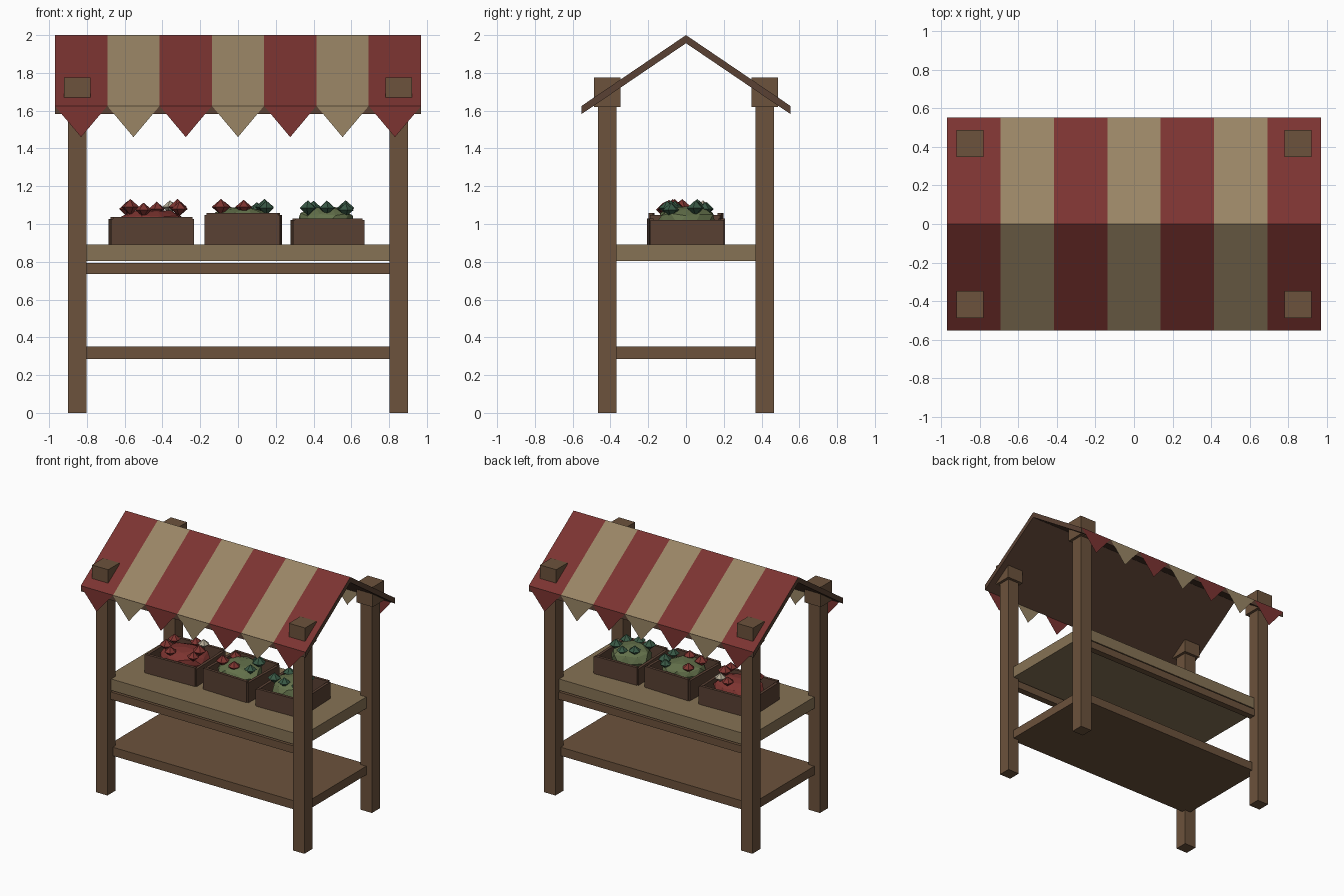
import bpy, bmesh, math, random
from mathutils import Matrix, Vector

if "Cube" in bpy.data.objects:
    bpy.data.objects.remove(bpy.data.objects["Cube"])

random.seed(4)


def mat(name, r, g, b):
    m = bpy.data.materials.new(name)
    m.diffuse_color = (r, g, b, 1)
    m.use_nodes = True
    m.node_tree.nodes["Principled BSDF"].inputs["Base Color"].default_value = m.diffuse_color
    return m


WOOD = mat("wood", .15, .085, .045)
TABLE = mat("table_wood", .24, .17, .09)
CRATE = mat("crate_wood", .10, .052, .033)
RED = mat("red_cloth", .20, .034, .031)
TAN = mat("tan_cloth", .32, .235, .13)
RED_P = mat("red_produce", .21, .035, .03)
GREEN_P = mat("green_produce", .125, .165, .07)
DARK_P = mat("dark_green_produce", .04, .10, .06)
PALE_P = mat("pale_produce", .45, .40, .30)


def finish(name, bm, mats):
    bmesh.ops.recalc_face_normals(bm, faces=bm.faces)
    me = bpy.data.meshes.new(name)
    bm.to_mesh(me)
    bm.free()
    for m in mats:
        me.materials.append(m)
    ob = bpy.data.objects.new(name, me)
    bpy.context.collection.objects.link(ob)
    return ob


def add_box(bm, x0, x1, y0, y1, z0, z1):
    m = Matrix.Translation(((x0 + x1) / 2, (y0 + y1) / 2, (z0 + z1) / 2))
    bmesh.ops.create_cube(bm, size=1, matrix=m @ Matrix.Diagonal((x1 - x0, y1 - y0, z1 - z0, 1)))


def box(name, m, *dims):
    bm = bmesh.new()
    add_box(bm, *dims)
    return finish(name, bm, [m])


# posts with block caps poking through the roof
for sx, nx in ((-1, "left"), (1, "right")):
    for sy, ny in ((-1, "front"), (1, "back")):
        x, y = sx * .85, sy * .4165
        box(f"{ny}_{nx}_post", WOOD, x - .049, x + .049, y - .049, y + .049, 0, 1.62)
        box(f"{ny}_{nx}_post_cap", WOOD, x - .07, x + .07, y - .07, y + .07, 1.62, 1.775)

# table top, lower shelf and long rails
box("table_top", TABLE, -.85, .85, -.42, .42, .803, .892)
box("lower_shelf", WOOD, -.85, .85, -.4, .4, .285, .352)
for sy, ny in ((-1, "front"), (1, "back")):
    box(f"{ny}_rail", WOOD, -.85, .85, sy * .4 - .025, sy * .4 + .025, .735, .793)

# striped gable roof: chevron section swept across the stripe edges
EDGES = [-.97, -.692, -.415, -.138, .138, .415, .692, .97]
SECTION = [(-.553, 1.625), (0, 2), (.553, 1.625), (.553, 1.582), (0, 1.957), (-.553, 1.582)]
bm = bmesh.new()
rings = [[bm.verts.new((x, y, z)) for y, z in SECTION] for x in EDGES]
for i, (a, b) in enumerate(zip(rings, rings[1:])):
    for k in range(6):
        n = (k + 1) % 6
        f = bm.faces.new((a[k], a[n], b[n], b[k]))
        f.material_index = 1 + i % 2 if k < 2 else 0
for r in (rings[0], rings[-1]):
    bm.faces.new((r[0], r[1], r[4], r[5]))
    bm.faces.new((r[1], r[2], r[3], r[4]))
finish("striped_roof", bm, [CRATE, RED, TAN])

# hanging pennants along both eaves
for sy, ny in ((-1, "front"), (1, "back")):
    bm = bmesh.new()
    for i, (a, b) in enumerate(zip(EDGES, EDGES[1:])):
        y = sy * .556
        f = bm.faces.new([bm.verts.new(p) for p in
                          ((a, y, 1.625), (b, y, 1.625), ((a + b) / 2, y, 1.46))])
        f.material_index = i % 2
    finish(f"{ny}_pennants", bm, [RED, TAN])


# open crate: floor, full-height front and back boards, lower side boards
def crate(name, cx, w, d, top, angle):
    bm = bmesh.new()
    hw, hd, z, t = w / 2, d / 2, .892, .022
    add_box(bm, -hw + t, hw - t, -hd + t, hd - t, z, z + .03)
    for s in (-1, 1):
        y = s * (hd - t / 2)
        add_box(bm, -hw + .01, hw - .01, y - t / 2, y + t / 2, z, top)
        x = s * (hw - t / 2)
        add_box(bm, x - t / 2, x + t / 2, -hd + .006, hd - .006, z, top - .01)
    ob = finish(name, bm, [CRATE])
    ob.location.x = cx
    ob.rotation_euler.z = math.radians(angle)


# faceted heap filling a crate
def heap(name, m, cx, rx, ry, z, h):
    bm = bmesh.new()
    bmesh.ops.create_icosphere(bm, subdivisions=2, radius=1)
    for v in bm.verts:
        v.co *= random.uniform(.88, 1.06)
        v.co = Vector((cx + v.co.x * rx, v.co.y * ry, z + v.co.z * h))
    finish(name, bm, [m])


# six-sided double pyramid for single pieces of produce
def piece(name, m, x, y, z, r):
    bm = bmesh.new()
    a0 = random.uniform(0, 1)
    ring = [bm.verts.new((x + r * math.cos(a0 + k * math.pi / 3),
                          y + r * math.sin(a0 + k * math.pi / 3), z)) for k in range(6)]
    for s in (-1, 1):
        tip = bm.verts.new((x, y, z + s * r * .85))
        for k in range(6):
            bm.faces.new((ring[k], ring[(k + 1) % 6], tip))
    finish(name, bm, [m])


crate("left_crate", -.458, .44, .385, 1.037, 2)
crate("middle_crate", .028, .40, .385, 1.057, -1.5)
crate("right_crate", .474, .378, .40, 1.03, 2)
heap("left_heap", RED_P, -.458, .19, .165, 1.0, .08)
heap("middle_heap", GREEN_P, .028, .17, .165, 1.02, .075)
heap("right_heap", GREEN_P, .474, .16, .16, 1.0, .105)

PIECES = [
    ("left_produce", [(RED_P, -.57, -.07, 1.09, .05), (RED_P, -.59, .06, 1.08, .045),
                      (RED_P, -.50, -.12, 1.075, .045), (RED_P, -.43, .10, 1.08, .045),
                      (RED_P, -.32, -.02, 1.09, .05), (RED_P, -.31, -.11, 1.08, .045),
                      (PALE_P, -.36, .09, 1.09, .042)]),
    ("middle_produce", [(RED_P, -.09, -.06, 1.09, .05), (RED_P, -.07, .07, 1.08, .045),
                        (RED_P, .03, -.09, 1.09, .045), (DARK_P, .14, .06, 1.09, .05),
                        (DARK_P, .15, -.06, 1.085, .045), (DARK_P, .10, .11, 1.08, .042)]),
    ("right_produce", [(DARK_P, .37, -.08, 1.085, .048), (DARK_P, .40, .06, 1.085, .045),
                       (DARK_P, .47, -.10, 1.085, .045), (DARK_P, .57, .05, 1.085, .048),
                       (DARK_P, .57, -.08, 1.075, .045), (DARK_P, .48, .10, 1.08, .042)]),
]
for name, items in PIECES:
    for i, it in enumerate(items):
        piece(f"{name}_{i + 1}", *it)
